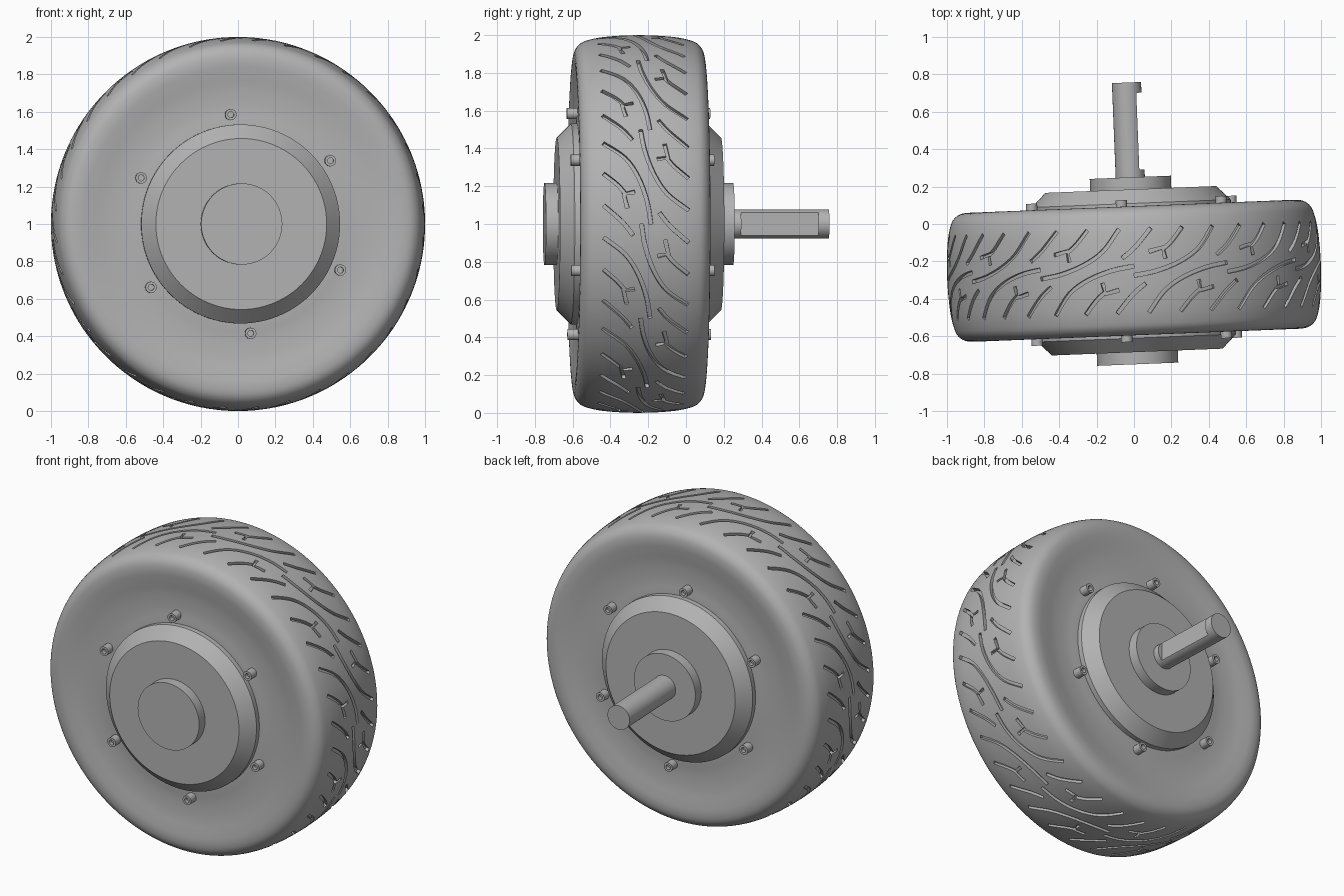
import bpy, bmesh, math
from mathutils import Vector, Matrix

cube = bpy.data.objects.get("Cube")
if cube:
    bpy.data.objects.remove(cube, do_unlink=True)

# One plain grey for the whole wheel
grey = bpy.data.materials.new("plain_grey")
grey.use_nodes = True
grey.diffuse_color = (0.45, 0.45, 0.45, 1)
grey.node_tree.nodes["Principled BSDF"].inputs["Base Color"].default_value = grey.diffuse_color

# Wheel frame: axle along local y, turned slightly about z
FRAME = Matrix.Translation((0, -0.25, 1)) @ Matrix.Rotation(0.04, 4, 'Z')


def finish(name, bm):
    bmesh.ops.recalc_face_normals(bm, faces=bm.faces[:])
    mesh = bpy.data.meshes.new(name)
    bm.to_mesh(mesh)
    bm.free()
    mesh.materials.append(grey)
    obj = bpy.data.objects.new(name, mesh)
    bpy.context.collection.objects.link(obj)
    obj.matrix_world = FRAME
    return obj


def smooth(obj, degrees=30):
    bpy.ops.object.select_all(action='DESELECT')
    obj.select_set(True)
    bpy.context.view_layer.objects.active = obj
    bpy.ops.object.shade_smooth_by_angle(angle=math.radians(degrees))


def lathe(name, profile, steps, closed=False):
    """Revolve (radius, axial) points about the axle."""
    bm = bmesh.new()
    verts = [bm.verts.new((r, v, 0)) for r, v in profile]
    for a, b in zip(verts, verts[1:]):
        bm.edges.new((a, b))
    if closed:
        bm.edges.new((verts[-1], verts[0]))
    bmesh.ops.spin(bm, geom=bm.verts[:] + bm.edges[:], cent=(0, 0, 0), axis=(0, 1, 0),
                   angle=2 * math.pi, steps=steps)
    bmesh.ops.remove_doubles(bm, verts=bm.verts[:], dist=0.00005)
    return finish(name, bm)


def curve(points, n=4):
    """Smooth path through the points."""
    p = [Vector(q) for q in points]
    p = [2 * p[0] - p[1]] + p + [2 * p[-1] - p[-2]]
    out = []
    for a, b, c, d in zip(p, p[1:], p[2:], p[3:]):
        for k in range(n):
            t = k / n
            out.append(0.5 * (2 * b + (c - a) * t + (2 * a - 5 * b + 4 * c - d) * t * t
                              + (3 * b - a - 3 * c + d) * t ** 3))
    return out + [p[-2]]


def cut(obj, cutters):
    for c in cutters:
        mod = obj.modifiers.new("cut", 'BOOLEAN')
        mod.operation = 'DIFFERENCE'
        mod.solver = 'MANIFOLD'
        mod.object = c
        c.hide_render = True
    graph = bpy.context.evaluated_depsgraph_get()
    mesh = bpy.data.meshes.new_from_object(obj.evaluated_get(graph))
    obj.modifiers.clear()
    obj.data = mesh
    for c in cutters:
        bpy.data.objects.remove(c, do_unlink=True)


# Tyre: rounded shoulders and slightly dished side walls
def crown(v):
    return 1 - 0.3 * v * v


half = [(0.40, 0.33), (0.53, 0.328), (0.62, 0.322), (0.72, 0.326), (0.81, 0.339), (0.87, 0.345),
        (0.92, 0.337), (0.955, 0.31), (0.973, 0.27), (crown(0.2), 0.2), (crown(0.1), 0.1), (1, 0)]
path = [tuple(p) for p in curve(half)]
tyre = lathe("tyre", path + [(r, -v) for r, v in path[-2::-1]], 160, closed=True)

# Tread grooves as (around, across) paths, repeated round the tyre
PITCH = 2 * math.pi / 12
sweep = curve([(0, -0.025), (0.12, -0.005), (0.25, 0.04), (0.36, 0.11), (0.45, 0.225)])
bar = curve([(-0.06, 0.07), (0.01, 0.125), (0.1, 0.225)], 3)
stem = curve([(0.155, 0.105), (0.21, 0.15), (0.275, 0.225)], 3)
fork = [Vector(p) for p in ((0.085, 0.10), (0.16, 0.118), (0.172, 0.06))]


def grooves(name, paths, width=0.021, depth=0.022):
    bm = bmesh.new()
    for i in range(12):
        for sign in (1, -1):
            for path in paths:
                rings = []
                for k, p in enumerate(path):
                    ahead, behind = path[min(k + 1, len(path) - 1)], path[max(k - 1, 0)]
                    d = (ahead - behind).normalized()
                    side = Vector((-d.y, d.x)) * width / 2
                    ring = []
                    for off, lift in ((-1, -depth), (1, -depth), (1, 0.02), (-1, 0.02)):
                        q = (p + side * off) * sign
                        r, a = crown(q.y) + lift, q.x + i * PITCH
                        ring.append(bm.verts.new((r * math.sin(a), q.y, r * math.cos(a))))
                    rings.append(ring)
                for a, b in zip(rings, rings[1:]):
                    for j in range(4):
                        m = (j + 1) % 4
                        bm.faces.new((a[j], a[m], b[m], b[j]))
                bm.faces.new(rings[0])
                bm.faces.new(rings[-1])
    return finish(name, bm)


cut(tyre, [grooves("groove_cutter", [sweep, bar, stem]), grooves("fork_cutter", [fork])])
smooth(tyre)

# Motor hub with bevelled covers and a raised boss on each side
cover = [(0, 0.5), (0.217, 0.5), (0.217, 0.435), (0.457, 0.435), (0.532, 0.36), (0.532, 0.25)]
hub = lathe("motor_hub", cover + [(r, -v) for r, v in reversed(cover)], 96)
smooth(hub)

# Axle shaft with a flat milled into one side
shaft = lathe("axle_shaft", [(0, 0.45), (0.078, 0.45), (0.078, 1.007), (0, 1.007)], 48)
bm = bmesh.new()
bmesh.ops.create_cube(bm, size=1, matrix=Matrix.Translation((0.1, 0.745, 0))
                      @ Matrix.Diagonal((0.1, 0.41, 0.3, 1)))
cut(shaft, [finish("flat_cutter", bm)])
smooth(shaft)

# Socket bolts, six on each face
for side, face in ((-1, "front"), (1, "back")):
    for i in range(6):
        bolt = lathe(f"{face}_bolt_{i + 1}",
                     [(0, 0.3), (0.03, 0.3), (0.03, 0.38), (0.016, 0.38), (0.016, 0.355), (0, 0.355)], 24)
        a = math.radians(95.2 + 60 * i)
        bolt.data.transform(Matrix.Translation((0.587 * math.cos(a), 0, 0.587 * math.sin(a)))
                            @ Matrix.Rotation(0 if side > 0 else math.pi, 4, 'Z'))
        smooth(bolt)
